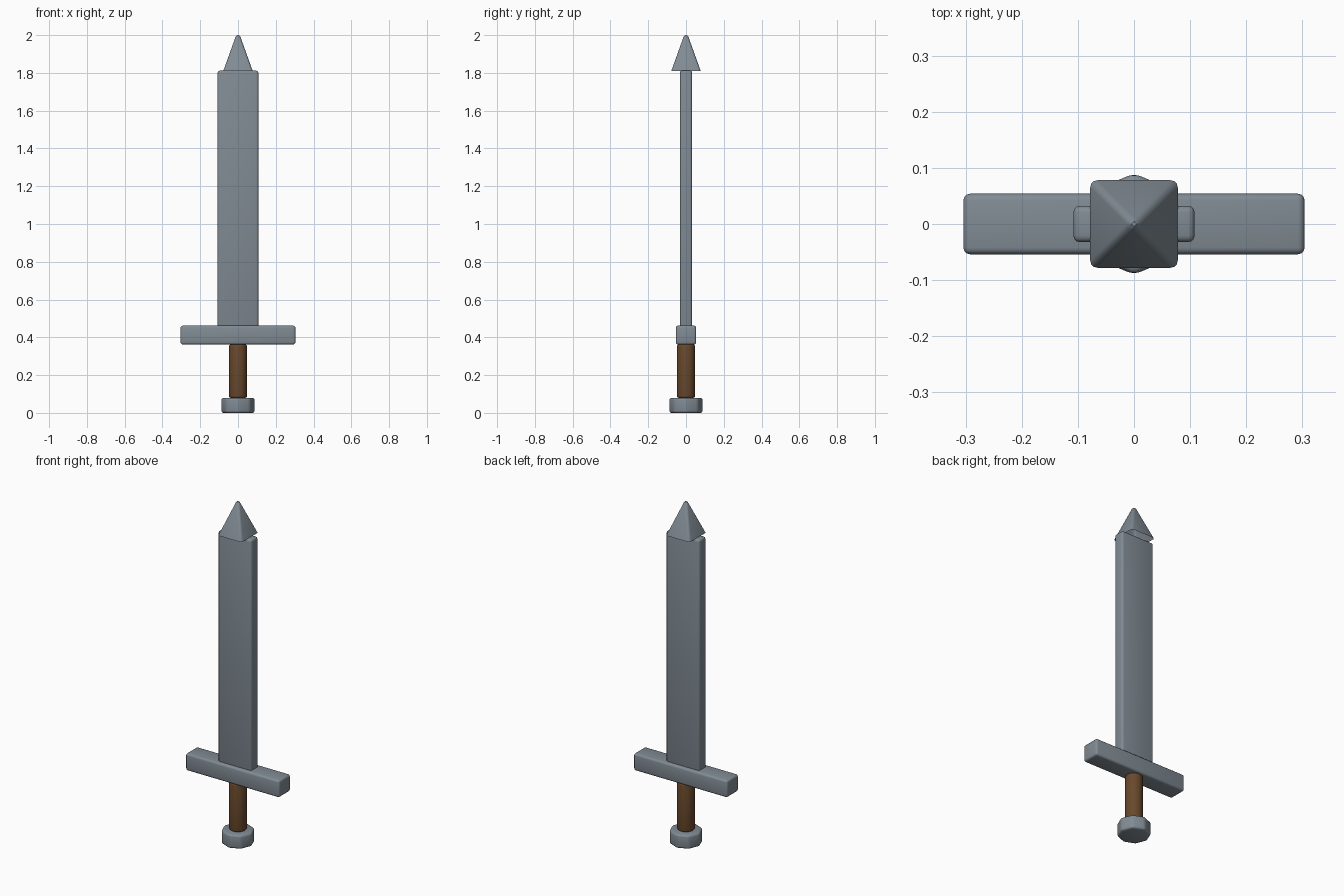
import bpy, math

if "Cube" in bpy.data.objects:
    bpy.data.objects.remove(bpy.data.objects["Cube"])


def material(name, color):
    m = bpy.data.materials.new(name)
    m.diffuse_color = (*color, 1)
    m.use_nodes = True
    m.node_tree.nodes["Principled BSDF"].inputs["Base Color"].default_value = m.diffuse_color
    return m


STEEL = material("blue grey steel", (0.22, 0.26, 0.295))
LEATHER = material("brown grip", (0.14, 0.065, 0.025))


def finish(name, mat, bevel):
    """Name, colour and round off the active object."""
    ob = bpy.context.object
    ob.name = name
    ob.data.materials.append(mat)
    bpy.ops.object.transform_apply(location=False, rotation=True, scale=True)
    mod = ob.modifiers.new("rounded edges", 'BEVEL')
    mod.width = bevel
    mod.segments = 3
    mod.limit_method = 'ANGLE'
    mod.angle_limit = math.radians(25)
    bpy.ops.object.modifier_apply(modifier=mod.name)
    bpy.ops.object.shade_smooth_by_angle(angle=math.radians(30))
    return ob


def box(name, width, depth, z0, z1, bevel):
    bpy.ops.mesh.primitive_cube_add(size=1, location=(0, 0, (z0 + z1) / 2))
    bpy.context.object.scale = (width, depth, z1 - z0)
    return finish(name, STEEL, bevel)


def post(name, sides, radius, z0, z1, mat, bevel):
    bpy.ops.mesh.primitive_cylinder_add(vertices=sides, radius=radius,
                                        depth=z1 - z0,
                                        location=(0, 0, (z0 + z1) / 2))
    return finish(name, mat, bevel)


# Handle
post("pommel", 8, 0.09, 0.0, 0.08, STEEL, 0.012)
post("grip", 12, 0.049, 0.08, 0.362, LEATHER, 0.01)

# Crossguard and blade
box("crossguard", 0.608, 0.108, 0.362, 0.462, 0.012)
box("blade", 0.216, 0.065, 0.45, 1.812, 0.012)

# Square pyramid tip, open underneath
BASE, APEX = 1.81, 2.016
bpy.ops.mesh.primitive_cone_add(vertices=4, radius1=0.078 * math.sqrt(2), radius2=0,
                                depth=APEX - BASE, end_fill_type='NOTHING',
                                location=(0, 0, (BASE + APEX) / 2),
                                rotation=(0, 0, math.pi / 4))
tip = finish("blade_tip", STEEL, 0.012)

# Fit the rounded point to the full height
low = BASE - tip.location.z
high = max(v.co.z for v in tip.data.vertices)
for v in tip.data.vertices:
    v.co.z = low + (v.co.z - low) * (2.0 - BASE) / (high - low)
